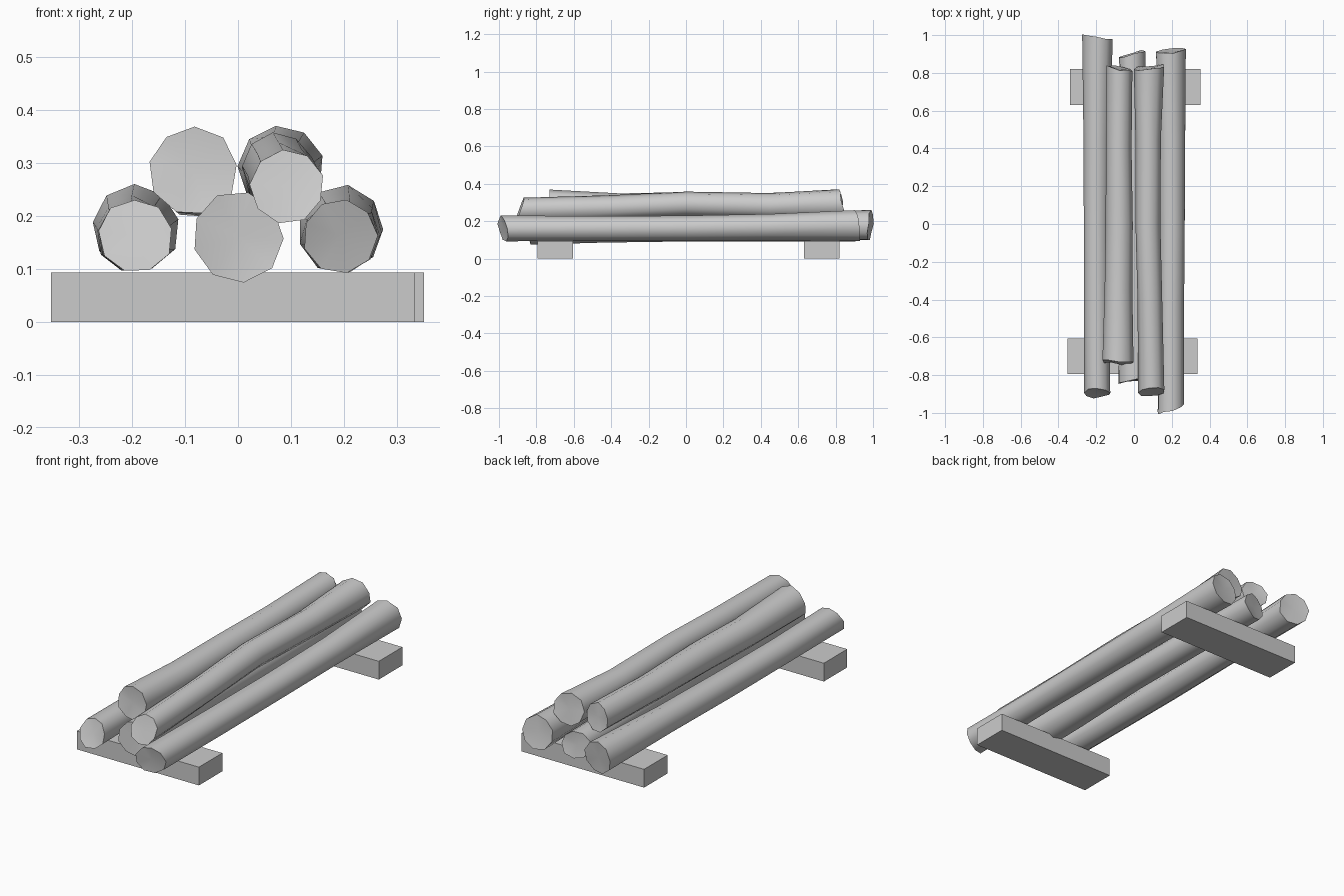
import bpy, bmesh, math, random

if "Cube" in bpy.data.objects:
    bpy.data.objects.remove(bpy.data.objects["Cube"])

random.seed(4)
SIDES = 9


def board(name, x0, x1, y0, y1, z1):
    bpy.ops.mesh.primitive_cube_add(size=1, location=((x0 + x1) / 2, (y0 + y1) / 2, z1 / 2))
    ob = bpy.context.object
    ob.name = name
    ob.scale = (x1 - x0, y1 - y0, z1)


def log(name, rings, front_tilt, back_tilt, turn):
    """Rings are (x, y, z, radius); tilts slant the sawn ends in (x, z)."""
    bm = bmesh.new()
    loops = []
    for k, (cx, cy, cz, r) in enumerate(rings):
        tilt = front_tilt if k == 0 else back_tilt if k == len(rings) - 1 else (0, 0)
        loop = []
        for i in range(SIDES):
            a = math.radians(turn) + math.tau * i / SIDES
            rr = r * random.uniform(0.97, 1.03)
            y = cy + tilt[0] * math.cos(a) + tilt[1] * math.sin(a)
            if any(tilt):
                y += random.uniform(-0.006, 0.006)
            loop.append(bm.verts.new((cx + rr * math.cos(a), y, cz + rr * math.sin(a))))
        loops.append(loop)
    for a, b in zip(loops, loops[1:]):
        for i in range(SIDES):
            j = (i + 1) % SIDES
            bm.faces.new((a[i], a[j], b[j], b[i]))
    # Sawn ends, very slightly hollow
    for loop, (cx, cy, cz, r), s in ((loops[0], rings[0], 1), (loops[-1], rings[-1], -1)):
        c = bm.verts.new((cx, cy + s * 0.006, cz))
        for i in range(SIDES):
            bm.faces.new((loop[i], loop[(i + 1) % SIDES], c))
    bmesh.ops.recalc_face_normals(bm, faces=bm.faces)
    me = bpy.data.meshes.new(name)
    bm.to_mesh(me)
    bm.free()
    ob = bpy.data.objects.new(name, me)
    bpy.context.collection.objects.link(ob)
    bpy.ops.object.select_all(action='DESELECT')
    ob.select_set(True)
    bpy.context.view_layer.objects.active = ob
    bpy.ops.object.shade_smooth_by_angle(angle=math.radians(50))


# Supporting boards
board("front_board", -0.353, 0.335, -0.793, -0.605, 0.093)
board("back_board", -0.338, 0.352, 0.63, 0.82, 0.093)

# Bottom row of logs
log("bottom_left_log",
    [(-0.193, -0.895, 0.162, 0.070), (-0.198, -0.45, 0.162, 0.067),
     (-0.200, 0.0, 0.164, 0.068), (-0.198, 0.45, 0.168, 0.070),
     (-0.193, 0.985, 0.177, 0.083)], (0, 0.025), (-0.012, 0.008), 12)
log("bottom_middle_log",
    [(0.0, -0.830, 0.162, 0.086), (-0.005, -0.45, 0.160, 0.076),
     (0.0, 0.0, 0.160, 0.070), (-0.003, 0.45, 0.160, 0.070),
     (-0.010, 0.9, 0.160, 0.070)], (0.010, 0.005), (0.018, -0.006), -3)
log("bottom_right_log",
    [(0.193, -0.978, 0.163, 0.070), (0.198, -0.45, 0.162, 0.067),
     (0.200, 0.0, 0.163, 0.068), (0.198, 0.45, 0.168, 0.071),
     (0.193, 0.915, 0.175, 0.083)], (0.022, -0.012), (0.01, -0.010), 0)

# Top row of logs
log("top_left_log",
    [(-0.085, -0.732, 0.285, 0.084), (-0.082, -0.35, 0.273, 0.076),
     (-0.078, 0.0, 0.280, 0.074), (-0.080, 0.4, 0.280, 0.069),
     (-0.078, 0.825, 0.290, 0.070)], (-0.006, 0.008), (-0.014, -0.006), 8)
log("top_right_log",
    [(0.093, -0.890, 0.256, 0.070), (0.085, -0.4, 0.272, 0.066),
     (0.074, 0.0, 0.291, 0.067), (0.076, 0.45, 0.281, 0.068),
     (0.081, 0.828, 0.290, 0.080)], (0.006, 0.018), (0.008, -0.010), 17)
